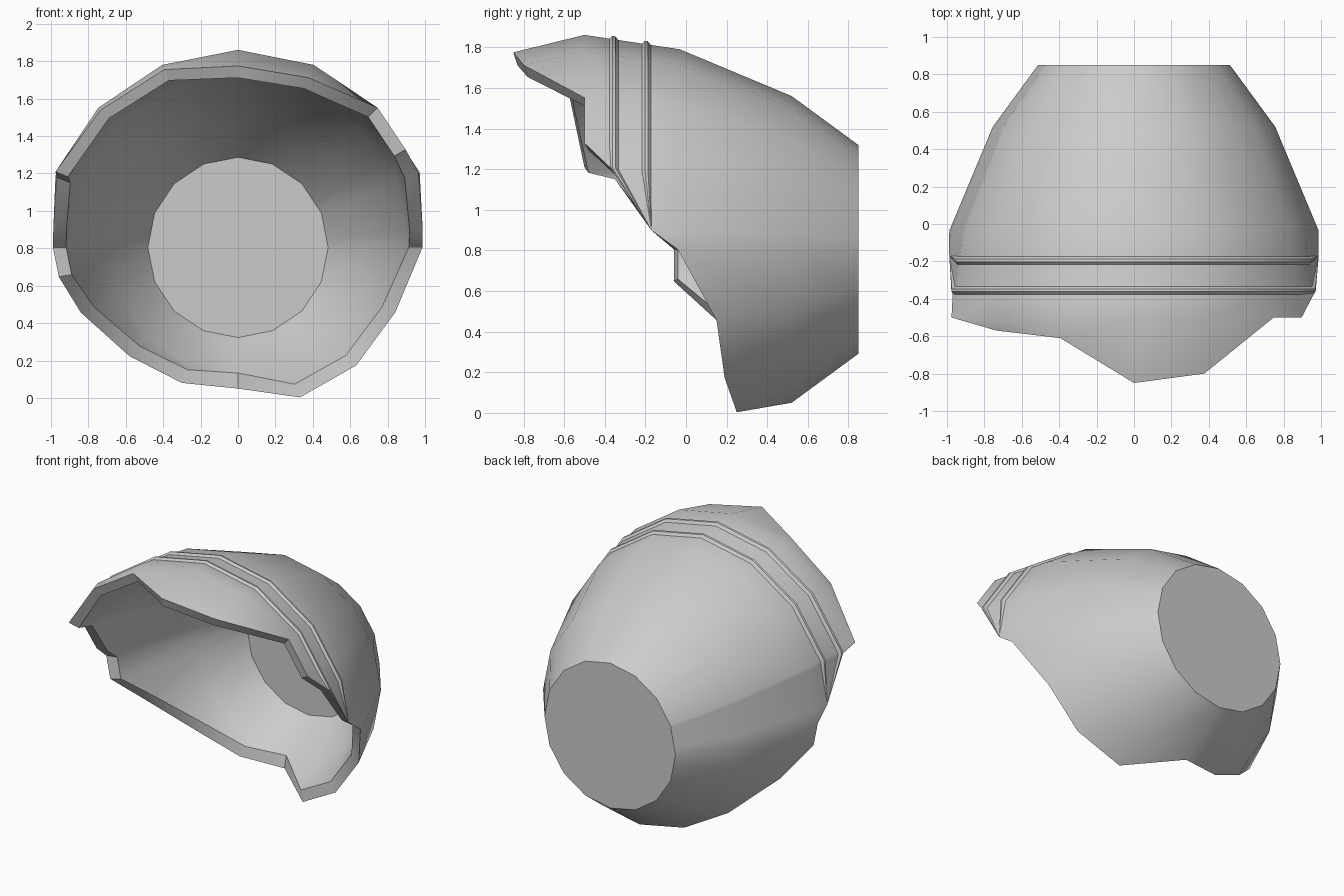
import bpy, bmesh
from math import sin, cos, radians

if "Cube" in bpy.data.objects:
    bpy.data.objects.remove(bpy.data.objects["Cube"])

CENTER_Z = 0.805
STEP = 22.5          # 16-sided pot
WALL = 0.068

# Pot silhouette along y: (y, radius), and the two raised bands
BODY = [(-0.85, 0.97), (-0.5, 1.056), (-0.03, 0.985), (0.52, 0.755), (0.85, 0.513)]
BANDS = [-0.355, -0.195]

# Broken rim: (angle from top towards +x, y where the wall stops)
RIM = [(0, -0.85), (22.5, -0.80), (45, -0.50), (59.7, -0.50), (67.5, -0.37),
       (84.6, -0.17), (90, -0.04), (112.5, 0.15), (135, 0.19), (157.5, 0.25),
       (180, 0.52), (202.5, 0.45), (225, 0.36), (247.5, 0.15), (260.7, -0.06),
       (270, -0.06), (275.4, -0.17), (291.1, -0.37), (292.5, -0.50),
       (315, -0.57), (337.5, -0.61)]


def radius_at(profile, y):
    for (y0, r0), (y1, r1) in zip(profile, profile[1:]):
        if y <= y1:
            return r0 + (r1 - r0) * (y - y0) / (y1 - y0)
    return profile[-1][1]


def point(angle, y, r):
    # keep in-between points on the flat chord of the 16-gon
    r *= cos(radians(STEP / 2)) / cos(radians(angle % STEP - STEP / 2))
    a = radians(angle)
    return (r * sin(a), y, CENTER_Z + r * cos(a))


def add_shell(bm, profile, shift):
    """Skin of revolution whose rows are clamped to the broken rim, plus its end cap."""
    grid = []
    for angle, cut in RIM:
        column = []
        for row, (y, _) in enumerate(profile):
            y = cut + shift if row == 0 else max(y, cut + shift)
            column.append(bm.verts.new(point(angle, y, radius_at(profile, y))))
        grid.append(column)
    for i, col in enumerate(grid):
        nxt = grid[(i + 1) % len(grid)]
        for j in range(len(profile) - 1):
            bm.faces.new((col[j], nxt[j], nxt[j + 1], col[j + 1]))
    bm.faces.new([c[-1] for c in grid])
    return [c[0] for c in grid]


# Outer profile with the raised bands
outer = list(BODY)
for b in BANDS:
    for dy, h in [(-0.022, 0), (-0.007, 0.016), (0.007, 0.016), (0.022, 0)]:
        outer.append((b + dy, radius_at(BODY, b + dy) + h))
outer.sort()

# Inner profile, ending at the inside of the floor
inner = [(y, r - WALL) for y, r in BODY[:-1]]
inner.append((0.79, 0.482))

bm = bmesh.new()
rim_out = add_shell(bm, outer, 0)
rim_in = add_shell(bm, inner, 0.02)

# Broken edge thickness
n = len(RIM)
for i in range(n):
    k = (i + 1) % n
    bm.faces.new((rim_out[i], rim_in[i], rim_in[k], rim_out[k]))

bmesh.ops.remove_doubles(bm, verts=bm.verts, dist=0.0005)
bmesh.ops.dissolve_degenerate(bm, edges=bm.edges, dist=0.0001)
bmesh.ops.recalc_face_normals(bm, faces=bm.faces)

mesh = bpy.data.meshes.new("broken_pot")
bm.to_mesh(mesh)
bm.free()
pot = bpy.data.objects.new("broken_pot", mesh)
bpy.context.collection.objects.link(pot)
bpy.context.view_layer.objects.active = pot
pot.select_set(True)
bpy.ops.object.shade_smooth_by_angle(angle=radians(30))
